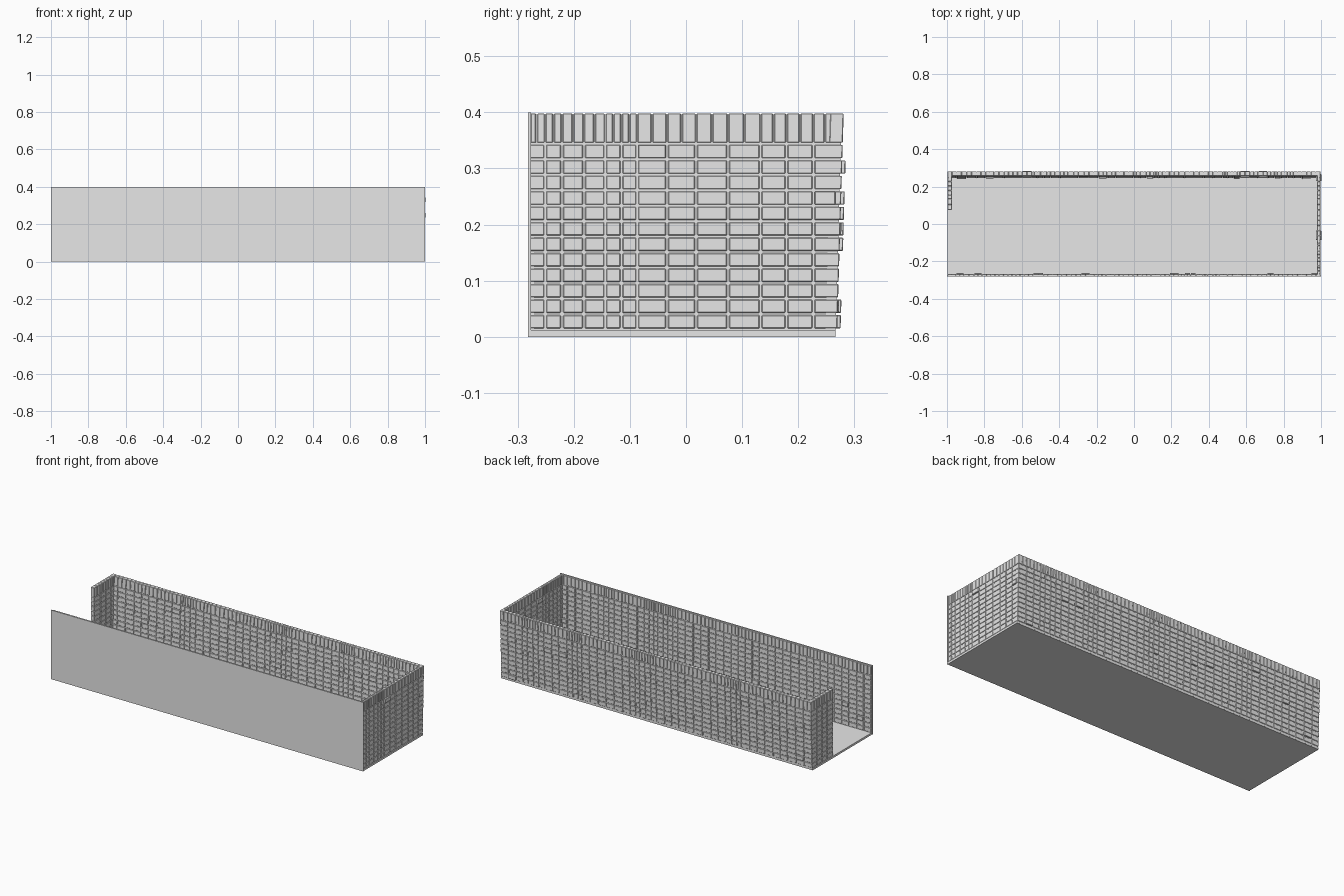
import bpy, bmesh, random
from mathutils import Matrix, Vector

random.seed(7)
if "Cube" in bpy.data.objects:
    bpy.data.objects.remove(bpy.data.objects["Cube"], do_unlink=True)

GREY = (0.8, 0.8, 0.8, 1)
stone = bpy.data.materials.new("grey stone")
stone.use_nodes = True
stone.diffuse_color = GREY
stone.node_tree.nodes["Principled BSDF"].inputs["Base Color"].default_value = GREY

FLOOR, SOLDIER, TOP = 0.013, 0.344, 0.398
ROWS, GAP = 12, 0.004


def box(bm, lo, hi):
    lo, hi = Vector(lo), Vector(hi)
    size = hi - lo
    bmesh.ops.create_cube(bm, size=1, matrix=Matrix.Translation((lo + hi) / 2)
                          @ Matrix.Diagonal((*size, 1)))


def finish(name, bm, bevel=0.0):
    bmesh.ops.recalc_face_normals(bm, faces=bm.faces)
    mesh = bpy.data.meshes.new(name)
    bm.to_mesh(mesh)
    bm.free()
    mesh.materials.append(stone)
    ob = bpy.data.objects.new(name, mesh)
    bpy.context.collection.objects.link(ob)
    if bevel:
        mod = ob.modifiers.new("worn edges", "BEVEL")
        mod.width, mod.segments = bevel, 1
    return ob


def columns(start, end):
    """Column edges in alternating runs of wide and narrow stones."""
    edges, u = [start], start
    while u < end - 0.001:
        wide = random.random() < 0.6
        for _ in range(random.randint(3, 5)):
            u += random.uniform(0.044, 0.058) if wide else random.uniform(0.028, 0.038)
            edges.append(u)
    scale = (end - start) / (edges[-1] - start)
    return [start + (e - start) * scale for e in edges]


def brick_wall(name, edges, near, far, along_x, lean=0.0, out_near=1, out_far=1):
    """Stack-bonded wall between depths near and far, with a recessed core."""
    def place(bm, u0, u1, d0, d1, z0, z1):
        if along_x:
            box(bm, (u0, d0, z0), (u1, d1, z1))
        else:
            box(bm, (d0, u0, z0), (d1, u1, z1))

    def tilt(bm):
        for v in bm.verts:
            v.co.y += lean * (v.co.z - TOP)

    core = bmesh.new()
    inset = 0.003
    place(core, edges[0] + inset, edges[-1] - inset, near + inset * out_near,
          far - inset * out_far, 0.004, TOP - 0.002)
    tilt(core)
    finish(name + "_mortar", core)

    bm = bmesh.new()
    height = (SOLDIER - FLOOR) / ROWS
    for u0, u1 in zip(edges, edges[1:]):
        g = GAP / 2
        # regular courses, a few stones standing proud
        for r in range(ROWS):
            push = random.choice((0.002, 0.006)) if random.random() < 0.025 else 0
            z0 = FLOOR + r * height
            place(bm, u0 + g, u1 - g, near - push * out_near, far + push * out_far,
                  z0 + g, z0 + height - g)
        # upright capping course at half spacing
        mid = (u0 + u1) / 2
        for a, b in ((u0, mid), (mid, u1)):
            place(bm, a + g / 2, b - g / 2, near, far, SOLDIER + g, TOP)
    tilt(bm)
    finish(name + "_bricks", bm, 0.0014)


# floor slab
bm = bmesh.new()
box(bm, (-0.998, -0.28, 0), (0.998, 0.266, 0.012))
finish("floor", bm)

# front wall: plain sheet outside, bricks inside
bm = bmesh.new()
box(bm, (-1, -0.282, 0), (1, -0.276, 0.4))
finish("front_panel", bm)
brick_wall("front_wall", columns(-0.998, 0.998), -0.277, -0.268, True, out_near=0)

# leaning back wall
brick_wall("back_wall", columns(-0.998, 0.998), 0.257, 0.281, True, lean=0.03)

# left end wall, full width
left_edges = [-0.281, -0.251, -0.221, -0.182, -0.144, -0.115, -0.087,
              -0.034, 0.018, 0.075, 0.133, 0.179, 0.227, 0.268]
brick_wall("left_wall", left_edges, 0.979, 0.996, False)

# right end wall, a short return beside the opening
right_edges = [e for e in left_edges if e > 0.07]
brick_wall("right_wall", right_edges, -0.996, -0.974, False)
